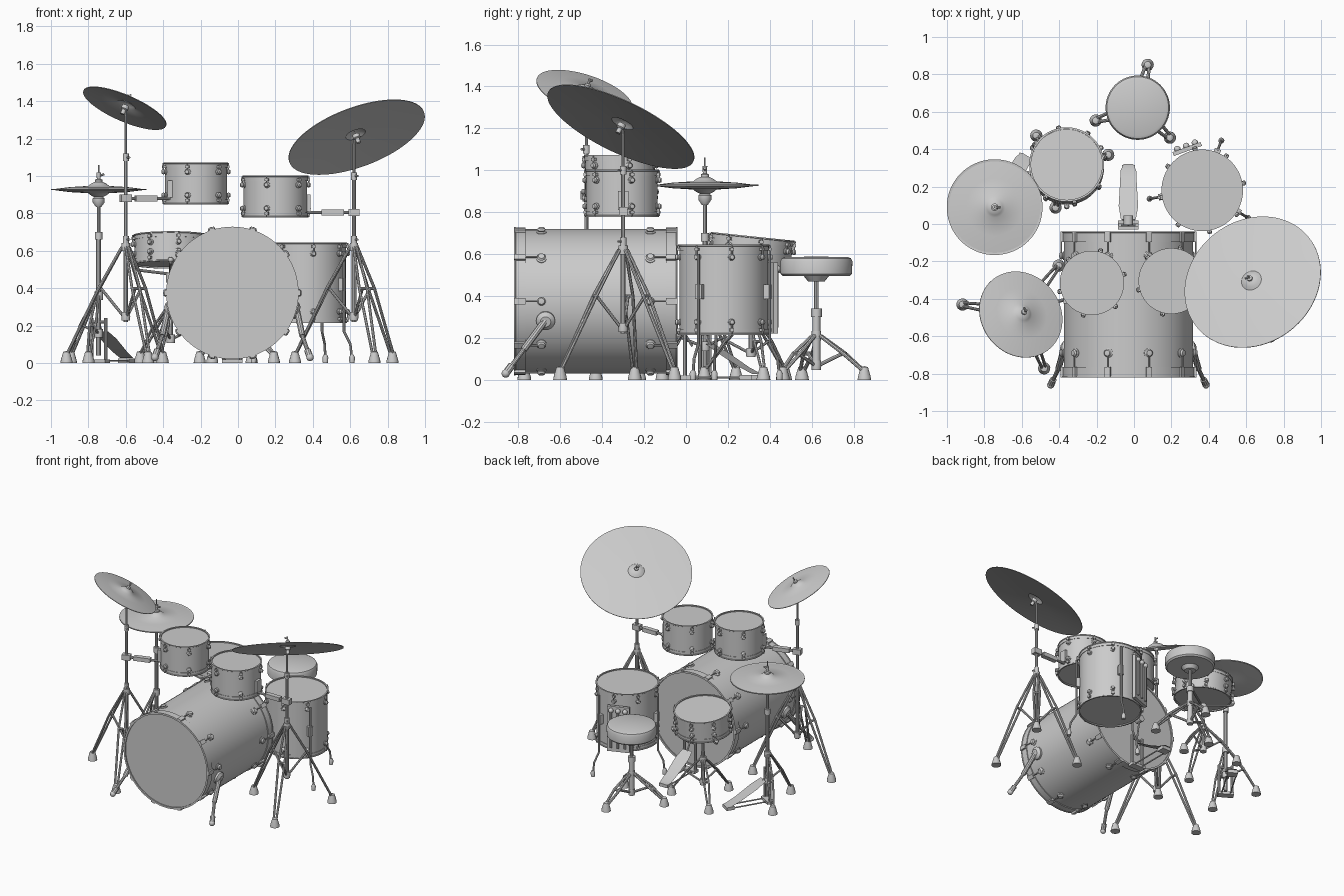
import bpy, bmesh
from math import sin, cos, pi, radians
from mathutils import Vector, Matrix

if "Cube" in bpy.data.objects:
    bpy.data.objects.remove(bpy.data.objects["Cube"])

I = Matrix.Identity(4)
T = lambda x, y, z: Matrix.Translation((x, y, z))
RZ = lambda deg: Matrix.Rotation(radians(deg), 4, 'Z')
aim = lambda n: Vector(n).to_track_quat('Z', 'Y').to_matrix().to_4x4()


def finish(bm, name):
    bmesh.ops.recalc_face_normals(bm, faces=bm.faces)
    me = bpy.data.meshes.new(name)
    bm.to_mesh(me)
    bm.free()
    bpy.context.collection.objects.link(bpy.data.objects.new(name, me))


def lathe(bm, prof, M=I, seg=64, closed=False):
    rings = []
    for r, z in prof:
        n = 1 if r == 0 else seg
        rings.append([bm.verts.new(M @ Vector((r * cos(2*pi*i/seg), r * sin(2*pi*i/seg), z))) for i in range(n)])
    pairs = list(zip(rings, rings[1:])) + ([(rings[-1], rings[0])] if closed else [])
    for a, b in pairs:
        for i in range(seg):
            j = (i + 1) % seg
            f = [a[i % len(a)], a[j % len(a)], b[j % len(b)], b[i % len(b)]]
            bm.faces.new(list(dict.fromkeys(f)))


def rod(bm, pts, r, M=I, seg=10):
    pts = [M @ Vector(p) for p in pts]
    for k, (p, q) in enumerate(zip(pts, pts[1:])):
        d = q - p
        lathe(bm, [(0, 0), (r, 0), (r, d.length), (0, d.length)], Matrix.Translation(p) @ aim(d), seg)
        if k:
            ball(bm, p, r, I, 8)


def ball(bm, p, r, M=I, seg=12):
    bmesh.ops.create_uvsphere(bm, u_segments=seg, v_segments=8, radius=r, matrix=M @ Matrix.Translation(p))


def box(bm, c, s, M=I):
    bmesh.ops.create_cube(bm, size=1, matrix=M @ T(*c) @ Matrix.Diagonal((*s, 1)))


# Drum along local z: shell, two hoops, lugs and tension rods
def drum(name, M, R, d, lugs, lug_in=.045, off=0., wood=False):
    h = d / 2
    bm = bmesh.new()
    lathe(bm, [(0, -h + .008), (R - .004, -h + .008), (R - .004, -h + .02), (R, -h + .02),
               (R, h - .02), (R - .004, h - .02), (R - .004, h - .008), (0, h - .008)], M, 80)
    finish(bm, name + "_shell")
    bm = bmesh.new()
    w, t = (.055, .009) if wood else (.028, .006)
    for s in (1, -1):
        lathe(bm, [(R - .004, s*h), (R + t, s*h), (R + t, s*(h - .006)), (R + t - .003, s*(h - .008)),
                   (R + t - .003, s*(h - w)), (R - .001, s*(h - w))], M, 80, True)
    finish(bm, name + "_hoops")
    bm = bmesh.new()
    k = 1.5 if wood else 1
    for i in range(lugs):
        A = M @ RZ(off + 360 * i / lugs)
        for s in (1, -1):
            z = s * (h - lug_in)
            L = A @ T(R - .002, 0, z) @ aim((1, 0, 0))
            lathe(bm, [(0, 0), (.016*k, 0), (.016*k, .005), (.011*k, .009), (.014*k, .016), (.01*k, .025), (0, .027)], L, 14)
            rod(bm, [(R + .014, 0, z), (R + .014, 0, s * (h - .004))], .004, A, 8)
            box(bm, (R + .009, 0, s * (h - (w/2 if wood else .022))), (.018, .02 * k, w if wood else .014), A)
    finish(bm, name + "_lugs")


def cymbal(name, M, R):
    bm = bmesh.new()
    top = [(0, .03), (.022, .028), (.042, .018), (.056, .007), (R * .6, .001), (R, -.012)]
    lathe(bm, top + [(r, z - .004) for r, z in reversed(top)], M, 80)
    finish(bm, name)


# Tripod with twin-strut legs and rubber feet
def tripod(bm, x, y, angles, hub, low, R, mid, r=.008, gap=.013):
    for a in angles:
        A = T(x, y, 0) @ RZ(a)
        f = lambda t: (.02 + (R - .02) * t, hub + (.04 - hub) * t)
        mr, mz = f(mid)
        for s in (gap, -gap):
            rod(bm, [(.02, s*.6, hub), (mr + .01, s*1.7, mz), (R, s*.7, .04)], r, A, 8)
        rod(bm, [(.012, 0, low), (mr, 0, mz)], r, A, 8)
        rod(bm, [(mr + .01, -gap*1.7, mz), (mr + .01, gap*1.7, mz)], r, A, 8)
        lathe(bm, [(0, 0), (.033, 0), (.031, .015), (.018, .06), (0, .065)], A @ T(R, 0, 0), 14)
    for z in (hub, low):
        lathe(bm, [(0, -.022), (.022, -.022), (.024, 0), (.022, .022), (0, .022)], T(x, y, z), 16)


def cymbal_stand(name, x, y, angles, c, n, R):
    bm = bmesh.new()
    rod(bm, [(x, y, .22), (x, y, .66)], .013)
    rod(bm, [(x, y, .64), (x, y, 1.1 if c[2] > 1.3 else 1.0)], .010)
    rod(bm, [(x, y, 1.0), (x, y, c[2] - .05), c], .007)
    for z in (.66, 1.0 if c[2] < 1.3 else 1.1):
        lathe(bm, [(0, -.02), (.016, -.02), (.016, .02), (0, .02)], T(x, y, z), 14)
        rod(bm, [(x, y, z), (x + .02, y - .025, z)], .006)
    tripod(bm, x, y, angles, .62, .25, .32, .38)
    M = T(*c) @ aim(n)
    lathe(bm, [(0, -.05), (.012, -.05), (.012, -.025), (.02, -.02), (.02, .0), (0, 0)], M, 14)
    lathe(bm, [(0, .02), (.015, .03), (.015, .04), (.005, .045), (.005, .07), (0, .07)], M, 14)
    rod(bm, [(0, 0, .055), (.02, 0, .062)], .006, M)
    finish(bm, name + "_stand")
    cymbal(name + "_cymbal", M, R)


cymbal_stand("crash", -.6, -.475, (172, -68, 52), (-.6, -.48, 1.375), (.38, .29, .88), .24)
cymbal_stand("ride", .62, -.3, (170, -70, 50), (.63, -.305, 1.22), (-.32, .41, .854), .384)

# Drums
drum("bass_drum", T(-.03, -.43, .375) @ Matrix.Rotation(pi/2, 4, 'X'), .345, .78, 10, .13, 0, True)
drum("high_tom", T(-.225, -.315, .96), .166, .225, 6, .05, 15)
drum("mid_tom", T(.2, -.305, .89), .17, .225, 6, .05, 15)
drum("floor_tom", T(.365, .18, .43), .212, .43, 8, .06, 10)
drum("snare", T(-.36, .31, .605) @ Matrix.Rotation(radians(-6), 4, 'X'), .194, .16, 8, .055, 12)

# Bass drum spurs
bm = bmesh.new()
for s in (1, -1):
    a, b = Vector((-.03 + s*.325, -.67, .285)), Vector((-.03 + s*.415, -.86, .03))
    lathe(bm, [(0, -.01), (.045, -.01), (.045, .02), (.025, .035), (0, .035)], Matrix.Translation(a) @ aim((s, 0, -.25)), 20)
    rod(bm, [a + Vector((s*.02, 0, 0)), a.lerp(b, .55)], .017)
    rod(bm, [a.lerp(b, .5), b], .011)
    rod(bm, [a.lerp(b, .85), b], .018)
    ball(bm, b, .02)
finish(bm, "bass_drum_spurs")

# Tom holders clamped to the cymbal stands
bm = bmesh.new()
for stand, tom, z in (((-.6, -.475), (-.36, -.40), .88), ((.62, -.3), (.37, -.3), .805)):
    p, q = Vector((*stand, z)), Vector((*tom, z))
    d = q - p
    M = Matrix.Translation(p) @ aim(d) @ RZ(90)
    box(bm, (0, 0, .0), (.04, .04, .06), M)
    rod(bm, [p - d.normalized() * .03, q], .009)
    box(bm, (0, 0, d.length * .45), (.03, .035, .12), M)
    rod(bm, [q, q + Vector((0, 0, .07))], .009)
    box(bm, (*tom, z + .05), (.035, .05, .09))
finish(bm, "tom_holders")

# Floor tom legs and stick pouch
bm = bmesh.new()
for a in (69, 189, -31):
    A = T(.365, .18, 0) @ RZ(a)
    box(bm, (.222, 0, .42), (.03, .035, .07), A)
    rod(bm, [(.235, 0, .6), (.235, 0, .17), (.275, 0, .1), (.285, 0, .02)], .007, A)
    lathe(bm, [(0, 0), (.014, 0), (.016, .03), (.009, .045), (0, .045)], A @ T(.285, 0, 0), 12)
finish(bm, "floor_tom_legs")
bm = bmesh.new()
P = T(.365, .18, 0) @ RZ(110)
box(bm, (.235, 0, .39), (.022, .16, .34), P)
for i in (-1, 0, 1):
    rod(bm, [(.252, i*.05, .25), (.252, i*.05, .53)], .008, P)
    ball(bm, (.252, i*.05, .53), .018, P)
finish(bm, "stick_pouch")

# Hi-hat
hx, hy = -.745, .09
cymbal("hihat_top", T(hx, hy, .94), .256)
cymbal("hihat_bottom", T(hx, hy, .915) @ Matrix.Rotation(pi, 4, 'X'), .256)
bm = bmesh.new()
rod(bm, [(hx, hy, .04), (hx, hy, .7)], .013)
rod(bm, [(hx, hy, .68), (hx, hy, .87)], .010)
rod(bm, [(hx, hy, .86), (hx, hy, 1.06)], .004)
lathe(bm, [(0, -.035), (.015, -.035), (.032, -.01), (.032, .01), (.02, .02), (0, .02)], T(hx, hy, .87), 18)
lathe(bm, [(0, .965), (.02, .965), (.02, .98), (.01, .985), (.012, 1.02), (0, 1.02)], T(hx, hy, 0), 14)
rod(bm, [(hx, hy, 1.0), (hx + .03, hy, 1.01)], .006)
lathe(bm, [(0, .66), (.02, .66), (.02, .7), (0, .7)], T(hx, hy, 0), 14)
tripod(bm, hx, hy, (135, -105), .36, .16, .21, .5, .007, .01)
finish(bm, "hihat_stand")


# Foot pedal: local x runs from toe to heel
def pedal(name, M, beater):
    bm = bmesh.new()
    half = [(.03, .04), (.1, .052), (.22, .045), (.29, .042), (.325, .025)]
    outline = half + [(x, -y) for x, y in reversed(half)]
    zf = lambda x: max(.028, .17 - (x - .03) * .58)
    v = [bm.verts.new(M @ Vector((x, y, zf(x)))) for x, y in outline]
    n = len(v)
    faces = [bm.faces.new((v[i], v[i+1], v[n-2-i], v[n-1-i])) for i in range(n//2 - 1)]
    bmesh.ops.solidify(bm, geom=faces, thickness=.012)
    finish(bm, name + "_footboard")
    bm = bmesh.new()
    for s in (1, -1):
        rod(bm, [(0, s*.045, 0), (0, s*.045, .24)], .010, M)
        rod(bm, [(0, s*.03, .012), (.28, s*.03, .012)], .005, M)
    rod(bm, [(0, -.05, .22), (0, .05, .22)], .008, M)
    rod(bm, [(0, 0, .22), (.035, 0, .16)], .006, M)
    box(bm, (0, 0, .01), (.05, .11, .02), M)
    box(bm, (.29, 0, .012), (.06, .07, .024), M)
    if beater:
        rod(bm, [(0, 0, .22), (.03, 0, .38)], .006, M)
        rod(bm, [(.0, 0, .37), (.05, 0, .37)], .025, M, 16)
    finish(bm, name + "_frame")


pedal("bass_pedal", T(-.03, -.005, 0) @ RZ(90), True)
pedal("hihat_pedal", T(hx, hy, 0) @ RZ(59), False)

# Snare stand with basket arms
bm = bmesh.new()
sx, sy = -.36, .31
rod(bm, [(sx, sy, .12), (sx, sy, .36)], .013)
rod(bm, [(sx, sy, .34), (sx, sy, .47)], .010)
tripod(bm, sx, sy, (135, 15, 255), .30, .13, .23, .45, .007, .01)
S = T(sx, sy, .605) @ Matrix.Rotation(radians(-6), 4, 'X')
for a in (30, 150, 270):
    A = S @ RZ(a)
    rod(bm, [(0, 0, -.13), (.19, 0, -.1), (.212, 0, -.09), (.212, 0, -.06)], .008, A)
    ball(bm, (.21, 0, -.075), .015, A)
lathe(bm, [(0, .43), (.025, .43), (.025, .48), (0, .48)], T(sx, sy, 0), 16)
finish(bm, "snare_stand")

# Throne
tx, ty = .02, .622
bm = bmesh.new()
lathe(bm, [(0, .495), (.16, .495), (.17, .505), (.172, .565), (.165, .58), (.15, .586), (0, .588)], T(tx, ty, 0))
finish(bm, "throne_seat")
bm = bmesh.new()
rod(bm, [(tx, ty, .3), (tx, ty, .5)], .012)
rod(bm, [(tx, ty, .07), (tx, ty, .33)], .019, I, 16)
lathe(bm, [(0, .47), (.04, .47), (.06, .495), (0, .496)], T(tx, ty, 0), 20)
lathe(bm, [(0, .3), (.026, .3), (.026, .34), (0, .34)], T(tx, ty, 0), 16)
tripod(bm, tx, ty, (77, 197, 317), .21, .07, .235, .5, .009, .013)
finish(bm, "throne_base")

bpy.ops.object.select_all(action='SELECT')
bpy.context.view_layer.objects.active = bpy.context.selected_objects[0]
bpy.ops.object.shade_smooth_by_angle(angle=radians(35))
